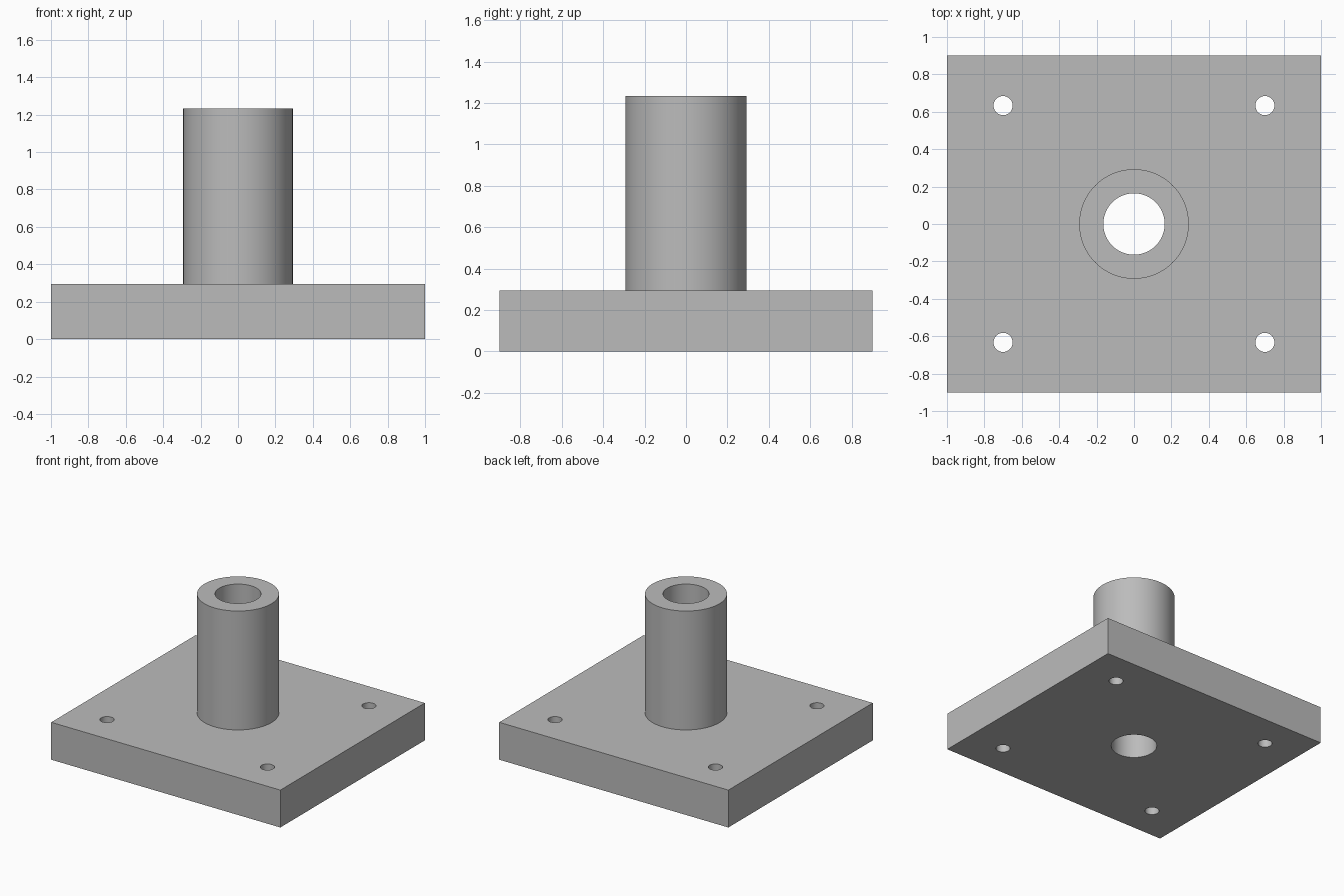
import bpy
import bmesh
from math import radians, tau
from mathutils import Vector

if "Cube" in bpy.data.objects:
    bpy.data.objects.remove(bpy.data.objects["Cube"], do_unlink=True)

# Sizes
WIDTH, DEPTH, PLATE_TOP = 2.0, 1.8, 0.295
TUBE_R, BORE_R, TUBE_TOP = 0.293, 0.164, 1.233
BOLT_X, BOLT_Y, BOLT_R = 0.7, 0.633, 0.051
SIDES = 96

grey = bpy.data.materials.new("plain_grey")
grey.use_nodes = True
colour = (0.5, 0.5, 0.5, 1)
grey.diffuse_color = colour
grey.node_tree.nodes["Principled BSDF"].inputs["Base Color"].default_value = colour


def finish(obj):
    """Select the object and smooth its curved walls, keeping rims sharp."""
    bpy.ops.object.select_all(action="DESELECT")
    obj.select_set(True)
    bpy.context.view_layer.objects.active = obj
    bpy.ops.object.shade_smooth_by_angle(angle=radians(30))


def drill(obj, x, y, radius):
    """Cut a vertical through hole."""
    bpy.ops.mesh.primitive_cylinder_add(
        vertices=SIDES, radius=radius, depth=1, location=(x, y, PLATE_TOP / 2))
    cutter = bpy.context.object
    cutter.hide_render = True
    cutter.data.materials.append(grey)
    cut = obj.modifiers.new("hole", "BOOLEAN")
    cut.operation, cut.solver, cut.object = "DIFFERENCE", "EXACT", cutter
    bpy.context.view_layer.objects.active = obj
    bpy.ops.object.modifier_apply(modifier=cut.name)
    bpy.data.objects.remove(cutter, do_unlink=True)


# Base plate with a central bore and four bolt holes
bpy.ops.mesh.primitive_cube_add(size=1, location=(0, 0, PLATE_TOP / 2))
plate = bpy.context.object
plate.name = "base_plate"
plate.scale = (WIDTH, DEPTH, PLATE_TOP)
bpy.ops.object.transform_apply(location=True, rotation=True, scale=True)
plate.data.materials.append(grey)
drill(plate, 0, 0, BORE_R)
for sx in (-1, 1):
    for sy in (-1, 1):
        drill(plate, sx * BOLT_X, sy * BOLT_Y, BOLT_R)
finish(plate)

# Upright tube, turned from its wall profile and open where it meets the plate
bm = bmesh.new()
profile = [(BORE_R, PLATE_TOP), (BORE_R, TUBE_TOP), (TUBE_R, TUBE_TOP), (TUBE_R, PLATE_TOP)]
points = [bm.verts.new((r, 0, z)) for r, z in profile]
edges = [bm.edges.new(pair) for pair in zip(points, points[1:])]
bmesh.ops.spin(bm, geom=points + edges, cent=(0, 0, 0), axis=(0, 0, 1),
               angle=tau, steps=SIDES, use_merge=True)
bmesh.ops.remove_doubles(bm, verts=bm.verts, dist=0.0001)
bm.normal_update()
rim = next(f for f in bm.faces if abs(f.normal.z) > 0.9)
if rim.normal.dot(Vector((0, 0, 1))) < 0:
    bmesh.ops.reverse_faces(bm, faces=bm.faces)
mesh = bpy.data.meshes.new("tube")
bm.to_mesh(mesh)
bm.free()
mesh.materials.append(grey)
tube = bpy.data.objects.new("tube", mesh)
bpy.context.collection.objects.link(tube)
finish(tube)
